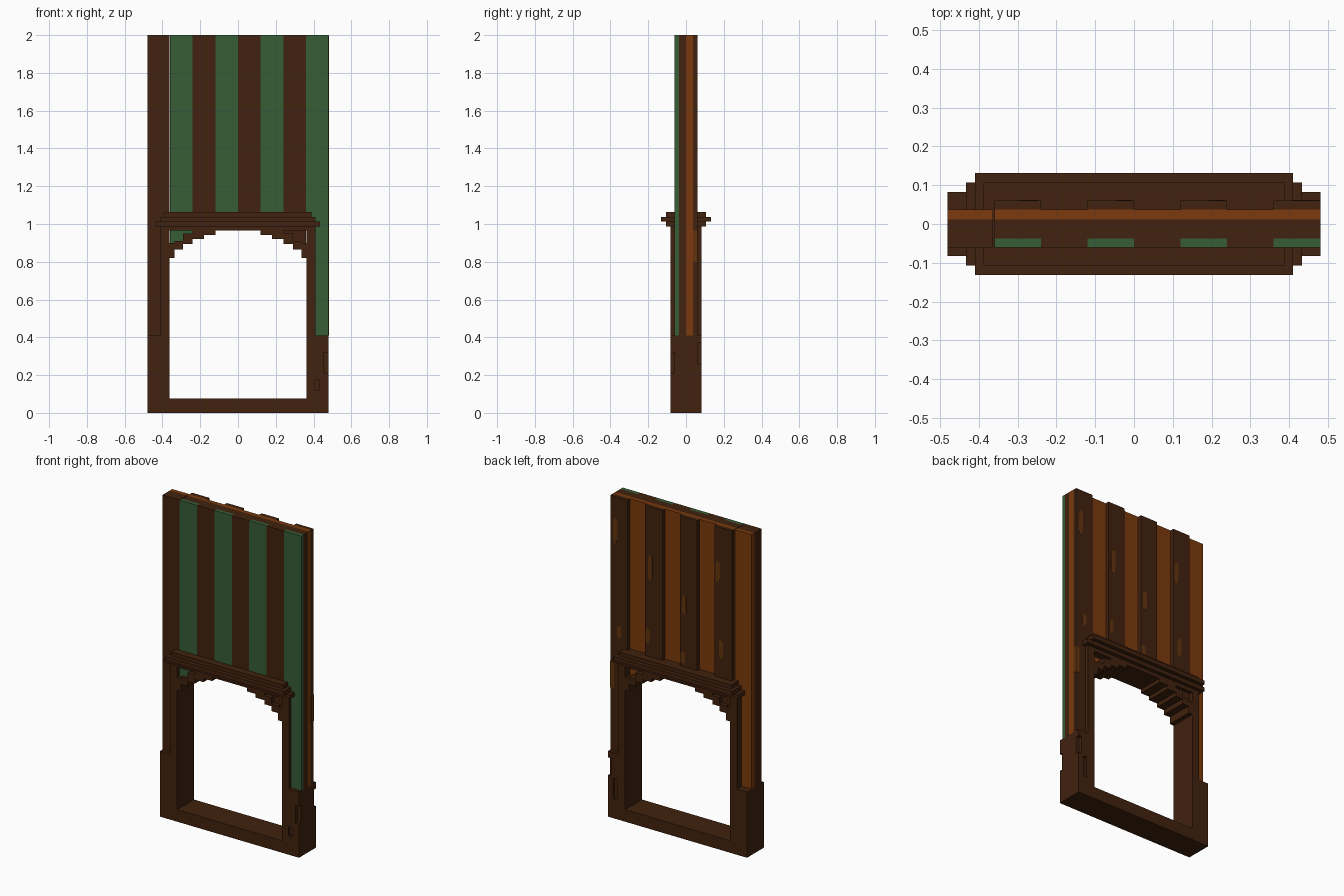
import bpy, bmesh

cube = bpy.data.objects.get("Cube")
if cube:
    bpy.data.objects.remove(cube, do_unlink=True)


def material(name, rgb):
    m = bpy.data.materials.new(name)
    m.use_nodes = True
    m.diffuse_color = (*rgb, 1)
    bsdf = next(n for n in m.node_tree.nodes if n.type == "BSDF_PRINCIPLED")
    bsdf.inputs["Base Color"].default_value = (*rgb, 1)
    bsdf.inputs["Roughness"].default_value = 0.9
    return m


BROWN = material("dark_brown_wood", (0.053, 0.016, 0.0045))
GREEN = material("green_paint", (0.038, 0.109, 0.037))
ORANGE = material("orange_wood", (0.2, 0.042, 0.004))
KNOT = material("worn_wood", (0.125, 0.034, 0.004))


def finish(name, bm, mat):
    bmesh.ops.recalc_face_normals(bm, faces=bm.faces)
    mesh = bpy.data.meshes.new(name)
    bm.to_mesh(mesh)
    bm.free()
    mesh.materials.append(mat)
    ob = bpy.data.objects.new(name, mesh)
    bpy.context.collection.objects.link(ob)
    return ob


def box(name, x, y, z, mat):
    """Box from (min, max) ranges."""
    bm = bmesh.new()
    bmesh.ops.create_cube(bm, size=1)
    for v in bm.verts:
        for i, r in enumerate((x, y, z)):
            v.co[i] = r[0] if v.co[i] < 0 else r[1]
    return finish(name, bm, mat)


def span(side, a, b):
    """Range a..b on the side +1, or mirrored on the side -1."""
    return tuple(sorted((side * a, side * b)))


HALF, POST, OPEN = 0.48, 0.41, 0.363   # wall, post and opening half widths
DEEP = (-0.083, 0.083)                 # frame depth
SHOULDER, LINTEL, TOP = 0.41, 0.965, 2.0
FACE, CORE = 0.061, 0.037              # outer and inner plank depths

# Upper wall: eight columns of layered planks
for i in range(8):
    x0 = -HALF + 0.12 * i
    x1 = x0 + 0.12
    reach = max(abs(x0), abs(x1))
    z0 = SHOULDER if i in (0, 7) else 0.9 if reach > 0.3 else 0.97
    if i == 0:
        x1 = -OPEN
        cols = (x0, -0.39)
    elif i == 7:
        cols = (0.39, x1)
    else:
        cols = (x0, x1)
    pieces = [(cols, z0)]
    if i in (0, 7):
        # the part of the end plank above the lintel is full width
        pieces.append(((x0, x1), 0.98))
        pieces[0] = (cols, SHOULDER)
    for n, (xr, low) in enumerate(pieces):
        high = 0.98 if i in (0, 7) and n == 0 else TOP
        tag = f"{i + 1}_{n + 1}"
        odd = i % 2 == 1
        z = (low, high)
        box("front_plank_" + tag, xr, (-FACE, -CORE), z, GREEN if odd else BROWN)
        box("core_plank_" + tag, xr, (-CORE, 0.012), z, BROWN)
        box("back_board_" + tag, xr, (0.012, CORE), z, ORANGE)
        if odd:
            box("back_plank_" + tag, xr, (CORE, FACE), z, BROWN)

# Bare wood strip along the wall's left edge
box("edge_strip", (HALF - 0.002, HALF + 0.001), (0, 0.013), (SHOULDER, TOP - 0.002), ORANGE)

# Frame: sill, lintel, posts and stepped arch braces
box("sill", (-HALF, HALF), DEEP, (0, 0.075), BROWN)
box("lintel", (-POST, POST), DEEP, (LINTEL, 0.99), BROWN)
STEPS = [(0.12, 0.18, 0.943, LINTEL), (0.18, 0.24, 0.92, LINTEL),
         (0.24, 0.29, 0.895, 0.95), (0.29, 0.335, 0.865, 0.91),
         (0.335, OPEN, 0.82, 0.9)]
bases = {}
for side, label in ((-1, "right"), (1, "left")):
    bases[side] = box(label + "_post_base", span(side, OPEN, HALF), DEEP, (0.075, SHOULDER), BROWN)
    box(label + "_post", span(side, OPEN, POST), DEEP, (SHOULDER, LINTEL), BROWN)
    for n, (a, b, low, high) in enumerate(STEPS):
        box(f"{label}_arch_step_{n + 1}", span(side, a, b), DEEP, (low, high), BROWN)

# Chipped notches in the left post base
for n, (x, y, z) in enumerate([
        ((0.455, 0.5), (-0.1, -0.062), (0.21, 0.32)),
        ((0.406, 0.432), (-0.1, -0.072), (0.12, 0.175)),
        ((0.458, 0.5), (0.062, 0.1), (0.26, 0.37)),
        ((0.42, 0.445), (0.07, 0.1), (0.12, 0.25))]):
    cutter = box(f"notch_cutter_{n + 1}", x, y, z, BROWN)
    cutter.hide_render = True
    cutter.hide_viewport = True
    cutter.display_type = "WIRE"
    mod = bases[1].modifiers.new("notch", "BOOLEAN")
    mod.operation = "DIFFERENCE"
    mod.solver = "EXACT"
    mod.object = cutter
bpy.context.view_layer.update()
graph = bpy.context.evaluated_depsgraph_get()
cut_mesh = bpy.data.meshes.new_from_object(bases[1].evaluated_get(graph))
bases[1].modifiers.clear()
bases[1].data = cut_mesh
for ob in [o for o in bpy.data.objects if o.name.startswith("notch_cutter")]:
    bpy.data.objects.remove(ob, do_unlink=True)

# Three-tier moulding over the arch
for name, hx, hy, low, high in (("lower", 0.433, 0.107, 0.988, 1.012),
                                ("middle", 0.41, 0.132, 1.012, 1.038),
                                ("upper", 0.388, 0.107, 1.038, 1.063)):
    box(name + "_moulding", (-hx, hx), (-hy, hy), (low, high), BROWN)


# Worn patches on the back planks
def patch(name, x, z, w, h):
    bm = bmesh.new()
    outline = ((-1, -0.6), (0, -1), (1, -0.7), (1, 0.6), (0.2, 1), (-1, 0.8))
    face = bm.faces.new([bm.verts.new((x + a * w / 2, FACE - 0.001, z + b * h / 2))
                         for a, b in outline])
    top = bmesh.ops.extrude_face_region(bm, geom=[face])["geom"]
    for v in top:
        if isinstance(v, bmesh.types.BMVert):
            v.co.y += 0.002
    return finish(name, bm, KNOT)


for n, (x, z, h) in enumerate([(0.445, 1.79, 0.17), (0.205, 1.62, 0.17),
                               (-0.03, 1.45, 0.13), (-0.262, 1.72, 0.15),
                               (0.42, 1.16, 0.08), (0.22, 1.19, 0.1),
                               (-0.02, 1.12, 0.08), (-0.285, 1.24, 0.13)]):
    patch(f"worn_patch_{n + 1}", x, z, 0.03, h)
box("worn_edge_patch", (0.455, HALF + 0.001), (CORE, FACE + 0.001), (0.8, 0.965), KNOT)
